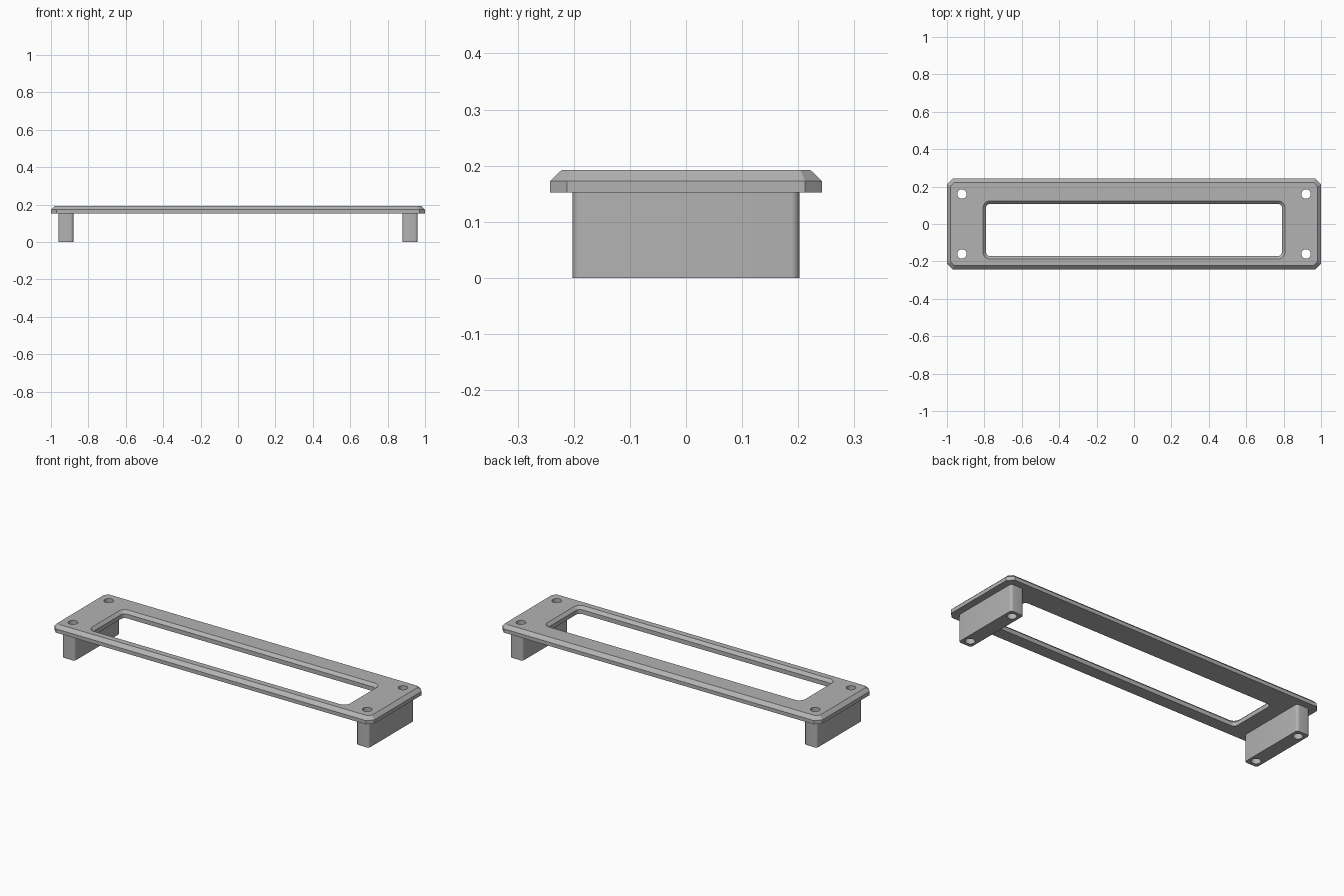
import bpy
import bmesh
from math import cos, sin, pi

cube = bpy.data.objects.get("Cube")
if cube:
    bpy.data.objects.remove(cube)

grey = bpy.data.materials.new("grey plastic")
grey.use_nodes = True
grey.diffuse_color = (0.45, 0.45, 0.45, 1)
grey.node_tree.nodes["Principled BSDF"].inputs["Base Color"].default_value = grey.diffuse_color

BASE, RIM, TOP = 0.152, 0.173, 0.192   # plate underside, chamfer start, top
HOLE_R, HOLE_X, HOLE_Y = 0.025, 0.92, 0.16


def rounded_rect(hx, hy, r, steps, cx=0, cy=0):
    """Rectangle outline with corner arcs; one step gives a cut corner."""
    pts = []
    for q, (sx, sy) in enumerate([(1, 1), (-1, 1), (-1, -1), (1, -1)]):
        for i in range(steps + 1):
            a = (q + i / steps) * pi / 2
            pts.append((cx + sx * (hx - r) + r * cos(a),
                        cy + sy * (hy - r) + r * sin(a)))
    return pts


def loft(name, rings):
    """Capped solid through a stack of (outline, height) rings."""
    bm = bmesh.new()
    loops = [[bm.verts.new((x, y, z)) for x, y in pts] for pts, z in rings]
    for low, high in zip(loops, loops[1:]):
        for i in range(len(low)):
            j = (i + 1) % len(low)
            bm.faces.new((low[i], low[j], high[j], high[i]))
    bm.faces.new(loops[0][::-1])
    bm.faces.new(loops[-1])
    mesh = bpy.data.meshes.new(name)
    bm.to_mesh(mesh)
    bm.free()
    mesh.materials.append(grey)
    obj = bpy.data.objects.new(name, mesh)
    bpy.context.collection.objects.link(obj)
    return obj


def select(obj):
    bpy.ops.object.select_all(action='DESELECT')
    obj.select_set(True)
    bpy.context.view_layer.objects.active = obj


def cut(obj, cutter):
    mod = obj.modifiers.new("cut", 'BOOLEAN')
    mod.operation, mod.solver, mod.object = 'DIFFERENCE', 'EXACT', cutter
    select(obj)
    bpy.ops.object.modifier_apply(modifier=mod.name)


# Face plate with cut corners and a chamfered upper edge
inset = 0.02
corner = 0.03 - inset * (2 - 2 ** 0.5)
outer = rounded_rect(1, 0.242, 0.03, 1)
plate = loft("face_plate", [
    (outer, BASE), (outer, RIM),
    (rounded_rect(1 - inset, 0.242 - inset, corner, 1), TOP)])

# Window opening, flared towards the top
flare = 0.016
inner = rounded_rect(0.791, 0.14, 0.022, 8, 0, -0.032)
wide = rounded_rect(0.791 + 2 * flare, 0.14 + 2 * flare, 0.022 + 2 * flare, 8, 0, -0.032)
window = loft("window_cutter", [
    (inner, BASE - 0.1), (inner, TOP - flare), (wide, TOP + flare)])
cut(plate, window)
cutters = [window]

# Mounting legs, one under each end
legs = [loft(name, [(rounded_rect(0.04, 0.202, 0.015, 6, sx * HOLE_X), z)
                    for z in (0, BASE)])
        for name, sx in (("left_leg", 1), ("right_leg", -1))]

# Screw holes straight through plate and legs
for sx, leg in zip((1, -1), legs):
    for sy in (1, -1):
        circle = rounded_rect(HOLE_R, HOLE_R, HOLE_R * 0.999, 8, sx * HOLE_X, sy * HOLE_Y)
        hole = loft("hole_cutter", [(circle, -0.1), (circle, TOP + 0.1)])
        cut(plate, hole)
        cut(leg, hole)
        cutters.append(hole)

for cutter in cutters:
    bpy.data.objects.remove(cutter)

for obj in [plate] + legs:
    select(obj)
    bpy.ops.object.shade_smooth_by_angle(angle=pi / 7)
